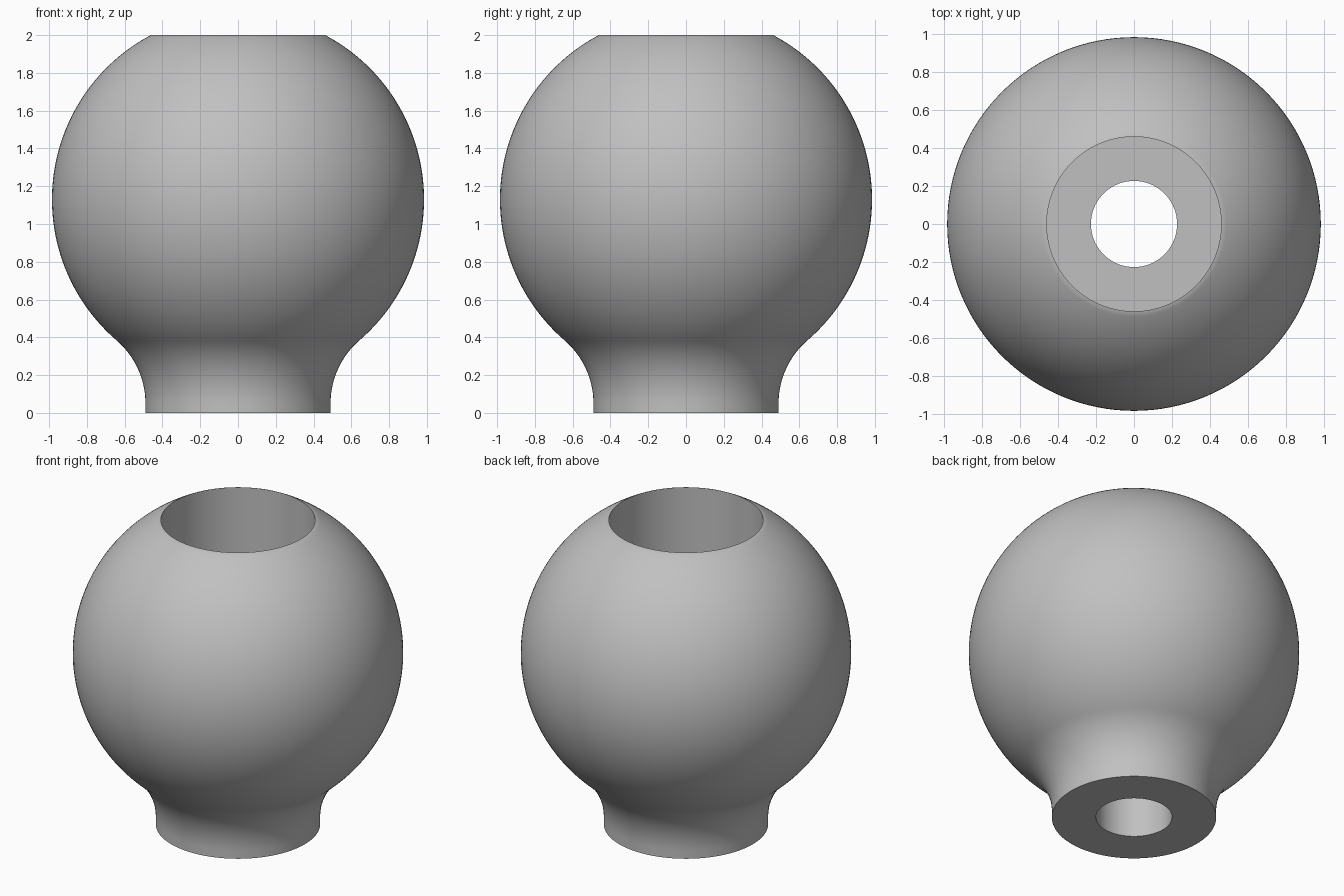
import bpy
import bmesh
import math
from mathutils import Vector

cube = bpy.data.objects.get("Cube")
if cube:
    bpy.data.objects.remove(cube, do_unlink=True)

# Main dimensions
BALL_R, BALL_Z = 0.985, 1.13
NECK_R, COLLAR_H = 0.49, 0.05
BORE_R, HOLE_R, STEP_Z = 0.46, 0.227, 0.6
HEIGHT = 2.0
SEGMENTS = 128


def arc(cx, cz, radius, start, end, steps):
    """Points of an arc in the (radius, height) plane."""
    angles = [start + (end - start) * i / steps for i in range(steps + 1)]
    return [(cx + radius * math.cos(a), cz + radius * math.sin(a)) for a in angles]


# Fillet that is tangent to both the collar and the ball
drop = BALL_Z - COLLAR_H
fillet_r = (NECK_R**2 + drop**2 - BALL_R**2) / (2 * (BALL_R - NECK_R))
fillet_x = NECK_R + fillet_r
join = math.atan2(drop, -fillet_x)

# Closed profile: outside going up, then the bore and screw hole going down
profile = [(HOLE_R, 0), (NECK_R, 0)]
profile += arc(fillet_x, COLLAR_H, fillet_r, math.pi, join, 20)
profile += arc(0, BALL_Z, BALL_R, join - math.pi,
               math.asin((HEIGHT - BALL_Z) / BALL_R), 64)[1:]
profile += [(BORE_R, HEIGHT), (BORE_R, STEP_Z), (HOLE_R, STEP_Z)]

# Lathe the profile around the vertical axis
bm = bmesh.new()
verts = [bm.verts.new((r, 0, z)) for r, z in profile]
edges = [bm.edges.new((v, verts[(i + 1) % len(verts)])) for i, v in enumerate(verts)]
bmesh.ops.spin(bm, geom=verts + edges, cent=Vector(), axis=(0, 0, 1),
               angle=math.tau, steps=SEGMENTS)
bmesh.ops.remove_doubles(bm, verts=bm.verts[:], dist=0.0005)
bmesh.ops.recalc_face_normals(bm, faces=bm.faces[:])
mesh = bpy.data.meshes.new("knob_body")
bm.to_mesh(mesh)
bm.free()
knob = bpy.data.objects.new("knob_body", mesh)
bpy.context.collection.objects.link(knob)

# Plain grey material
grey = bpy.data.materials.new("plain_grey")
grey.use_nodes = True
colour = (0.53, 0.53, 0.53, 1)
grey.diffuse_color = colour
grey.node_tree.nodes["Principled BSDF"].inputs["Base Color"].default_value = colour
mesh.materials.append(grey)

# Smooth curves, sharp rims
bpy.ops.object.select_all(action="DESELECT")
knob.select_set(True)
bpy.context.view_layer.objects.active = knob
bpy.ops.object.shade_smooth_by_angle(angle=math.radians(30))
